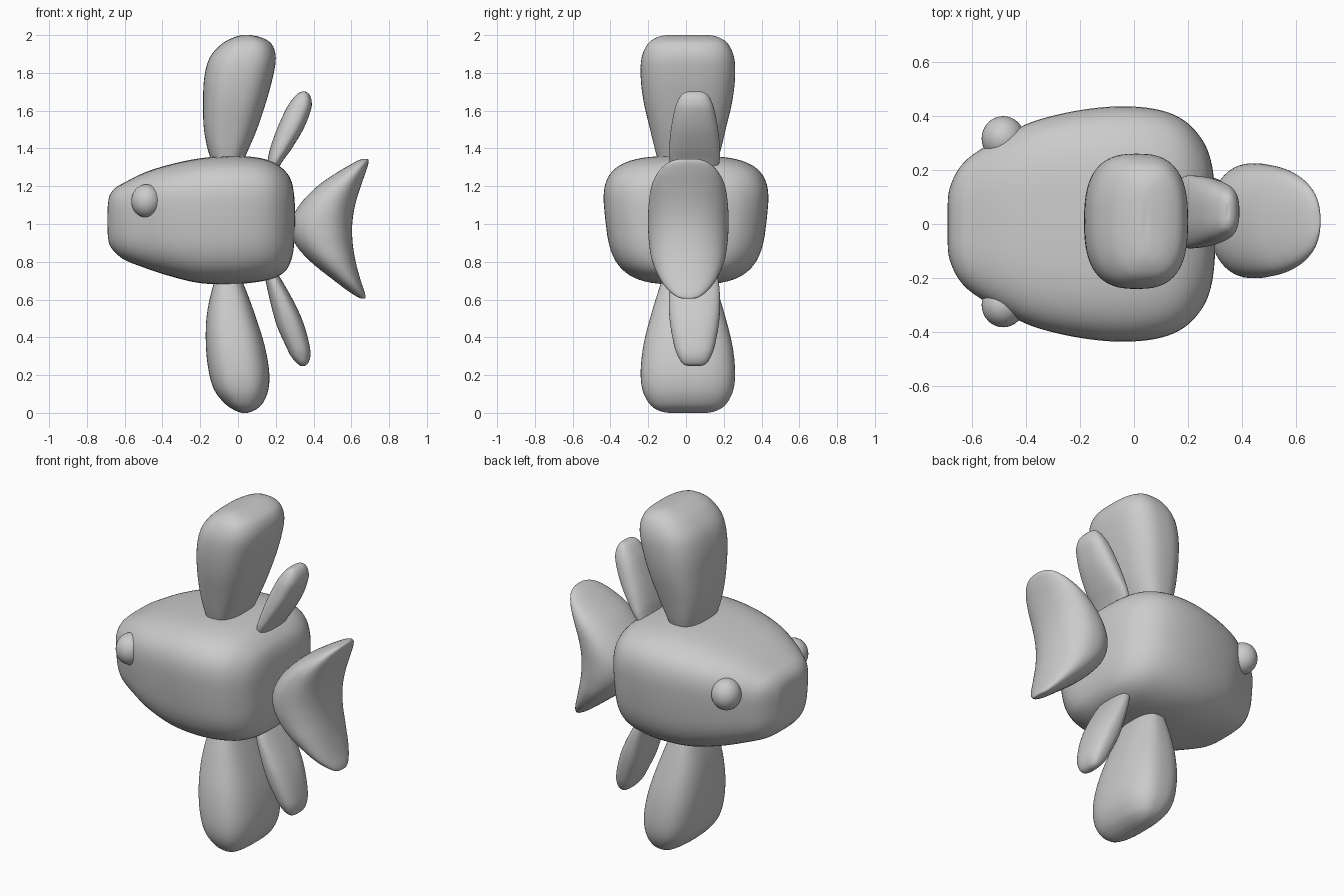
import bpy, bmesh, math

grey = bpy.data.materials.new("plain grey")
grey.diffuse_color = (0.6, 0.6, 0.6, 1)


def spline(rows, steps):
    """Smooth curve through every row of numbers."""
    out = []
    for i in range(len(rows) - 1):
        p = [rows[max(0, min(len(rows) - 1, i + k))] for k in (-1, 0, 1, 2)]
        for s in range(steps):
            t = s / steps
            out.append([b + 0.5 * t * (c - a + t * (2 * a - 5 * b + 4 * c - d
                        + t * (3 * (b - c) + d - a))) for a, b, c, d in zip(*p)])
    return out + [list(rows[-1])]


def finish(name, bm):
    bmesh.ops.recalc_face_normals(bm, faces=bm.faces)
    for f in bm.faces:
        f.smooth = True
    me = bpy.data.meshes.new(name)
    bm.to_mesh(me)
    bm.free()
    me.materials.append(grey)
    ob = bpy.data.objects.new(name, me)
    bpy.context.collection.objects.link(ob)


def loft(name, rows, axis, power, centre_y=0.0, taper=0.0, segs=64):
    """Rounded-box sections; each row is position, low edge, high edge, half width."""
    bm = bmesh.new()
    rings = []
    for pos, lo, hi, half in spline(rows, 5):
        ring = []
        for k in range(segs):
            a = 2 * math.pi * k / segs
            c, s = math.cos(a), math.sin(a)
            u = math.copysign(abs(s) ** (2 / power), s)
            v = math.copysign(abs(c) ** (2 / power), c)
            across = (lo + hi) / 2 + u * (hi - lo) / 2
            y = centre_y + v * half * (1 + taper * u)
            ring.append(bm.verts.new((pos, y, across) if axis == "x" else (across, y, pos)))
        rings.append(ring)
    for r, q in zip(rings, rings[1:]):
        for k in range(segs):
            n = (k + 1) % segs
            bm.faces.new((r[k], r[n], q[n], q[k]))
    bm.faces.new(rings[0])
    bm.faces.new(rings[-1])
    finish(name, bm)


# Body, nose to rear
loft("body", [
    (-0.69, 1.01, 1.03, 0.01), (-0.69, 0.95, 1.09, 0.09), (-0.68, 0.89, 1.15, 0.14),
    (-0.65, 0.85, 1.19, 0.20), (-0.60, 0.81, 1.22, 0.25), (-0.50, 0.77, 1.27, 0.31),
    (-0.38, 0.73, 1.31, 0.37), (-0.22, 0.69, 1.345, 0.41), (-0.06, 0.68, 1.36, 0.427),
    (0.08, 0.69, 1.355, 0.417), (0.18, 0.71, 1.33, 0.38), (0.25, 0.75, 1.28, 0.31),
    (0.285, 0.82, 1.22, 0.23), (0.30, 0.92, 1.12, 0.12), (0.30, 1.01, 1.03, 0.01),
], "x", 3.3, taper=0.09)

# Tall fins above and below
loft("top_fin", [
    (1.22, -0.09, -0.02, 0.12), (1.36, -0.15, 0.04, 0.165), (1.50, -0.18, 0.10, 0.20),
    (1.65, -0.185, 0.15, 0.235), (1.78, -0.178, 0.185, 0.25), (1.88, -0.15, 0.20, 0.245),
    (1.95, -0.09, 0.18, 0.215), (1.985, -0.03, 0.13, 0.17), (2.0, 0.02, 0.07, 0.11),
    (2.0, 0.04, 0.05, 0.01),
], "z", 2.7, 0.01)
loft("bottom_fin", [
    (0.80, -0.08, -0.03, 0.10), (0.68, -0.13, 0.03, 0.145), (0.52, -0.165, 0.09, 0.195),
    (0.36, -0.17, 0.14, 0.235), (0.22, -0.155, 0.165, 0.25), (0.12, -0.125, 0.16, 0.24),
    (0.05, -0.07, 0.13, 0.205), (0.015, -0.02, 0.09, 0.16), (0.0, 0.02, 0.05, 0.10),
    (0.0, 0.03, 0.04, 0.01),
], "z", 2.7, 0.01)

# Small slanted fins behind them
loft("small_top_fin", [
    (1.22, 0.13, 0.17, 0.10), (1.33, 0.155, 0.235, 0.132), (1.40, 0.17, 0.285, 0.134),
    (1.50, 0.205, 0.345, 0.125), (1.60, 0.25, 0.385, 0.107), (1.65, 0.28, 0.39, 0.09),
    (1.685, 0.31, 0.378, 0.068), (1.70, 0.335, 0.36, 0.04), (1.70, 0.345, 0.35, 0.01),
], "z", 2.5, 0.045)
loft("small_bottom_fin", [
    (0.80, 0.13, 0.17, 0.10), (0.68, 0.15, 0.245, 0.13), (0.55, 0.18, 0.315, 0.135),
    (0.45, 0.21, 0.355, 0.126), (0.35, 0.255, 0.38, 0.106), (0.30, 0.28, 0.383, 0.088),
    (0.265, 0.31, 0.372, 0.066), (0.25, 0.33, 0.355, 0.04), (0.25, 0.34, 0.345, 0.01),
], "z", 2.5, 0.045)

# Crescent tail
loft("tail", [
    (1.345, 0.675, 0.68, 0.01), (1.342, 0.65, 0.69, 0.06), (1.32, 0.605, 0.69, 0.115),
    (1.27, 0.52, 0.675, 0.163), (1.20, 0.42, 0.65, 0.195), (1.10, 0.325, 0.62, 0.21),
    (1.00, 0.28, 0.605, 0.213), (0.90, 0.30, 0.607, 0.208), (0.80, 0.385, 0.623, 0.19),
    (0.70, 0.51, 0.65, 0.145), (0.64, 0.59, 0.67, 0.095), (0.61, 0.64, 0.675, 0.05),
    (0.605, 0.66, 0.665, 0.01),
], "z", 2.2, 0.012)

# Eyes
for name, y in (("left_eye", -0.30), ("right_eye", 0.317)):
    bm = bmesh.new()
    bmesh.ops.create_uvsphere(bm, u_segments=32, v_segments=20, radius=1)
    for v in bm.verts:
        v.co = (-0.485 + 0.08 * v.co.x, y + 0.083 * v.co.y, 1.122 + 0.088 * v.co.z)
    finish(name, bm)
